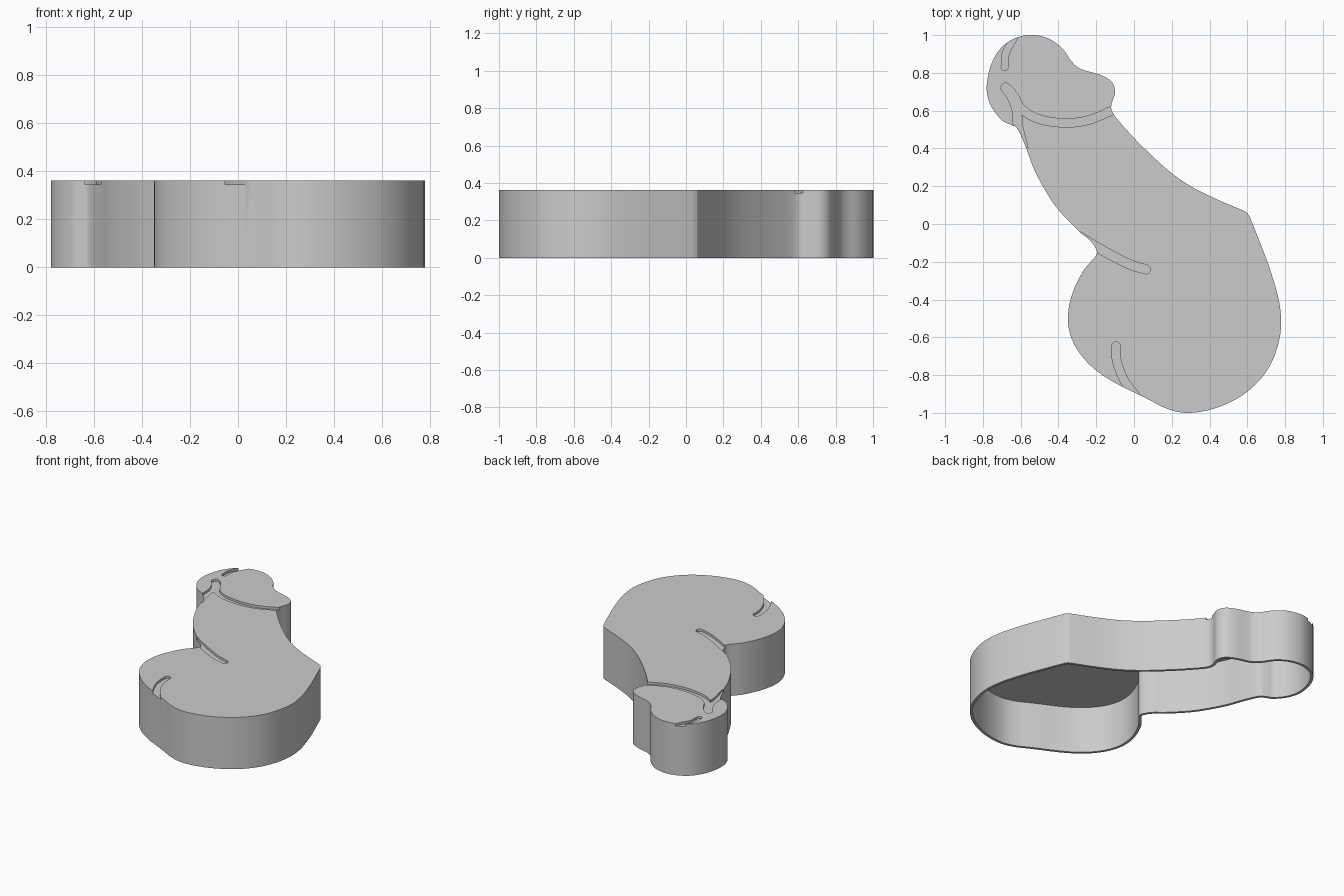
import bpy
import bmesh
import math
from mathutils import Vector

HEIGHT = 0.362
LID = 0.036
WALL = 0.018
GROOVE_DEPTH = 0.016

default_cube = bpy.data.objects.get("Cube")
if default_cube:
    bpy.data.objects.remove(default_cube, do_unlink=True)

grey = bpy.data.materials.new("plain grey")
grey.use_nodes = True
grey.diffuse_color = (0.6, 0.6, 0.6, 1)
grey.node_tree.nodes["Principled BSDF"].inputs["Base Color"].default_value = grey.diffuse_color


def spline(points, closed, steps=5):
    """Smooth curve through the given points."""
    pts = [Vector(p) for p in points]
    count = len(pts)
    pick = (lambda i: pts[i % count]) if closed else (lambda i: pts[max(0, min(i, count - 1))])
    curve = []
    for i in range(count if closed else count - 1):
        a, b, c, d = (pick(i + k) for k in (-1, 0, 1, 2))
        for s in range(steps):
            t = s / steps
            curve.append(b + 0.5 * t * (c - a + t * (2 * a - 5 * b + 4 * c - d + t * (3 * (b - c) + d - a))))
    if not closed:
        curve.append(pts[-1])
    return curve


def left_normal(before, after):
    direction = (after - before).normalized()
    return Vector((-direction.y, direction.x))


def inset(outline, distance):
    """Move a counter-clockwise outline inwards."""
    count = len(outline)
    return [p + distance * left_normal(outline[i - 1], outline[(i + 1) % count])
            for i, p in enumerate(outline)]


def stroke(points, radius):
    """Outline of a round-ended line."""
    path = spline(points, False)
    last = len(path) - 1
    normals = [left_normal(path[max(i - 1, 0)], path[min(i + 1, last)]) for i in range(last + 1)]
    right = [p - radius * n for p, n in zip(path, normals)]
    left = [p + radius * n for p, n in zip(path, normals)]
    cap = []
    start = math.atan2(normals[0].y, normals[0].x)
    for k in range(1, 10):
        angle = start + math.pi * k / 10
        cap.append(path[0] + radius * Vector((math.cos(angle), math.sin(angle))))
    return right + left[::-1] + cap


def ring(bm, outline, z):
    return [bm.verts.new((p.x, p.y, z)) for p in outline]


def bridge(bm, lower, upper):
    count = len(lower)
    for i in range(count):
        j = (i + 1) % count
        bm.faces.new((lower[i], lower[j], upper[j], upper[i]))


def finish(bm, name):
    bmesh.ops.recalc_face_normals(bm, faces=bm.faces)
    mesh = bpy.data.meshes.new(name)
    bm.to_mesh(mesh)
    bm.free()
    mesh.materials.append(grey)
    obj = bpy.data.objects.new(name, mesh)
    bpy.context.collection.objects.link(obj)
    return obj


# Outer silhouette, counter-clockwise from the inner crease
lower_lobe = [
    (-0.2, -0.165), (-0.27, -0.25), (-0.33, -0.38), (-0.35, -0.51), (-0.32, -0.63),
    (-0.24, -0.74), (-0.12, -0.83), (0.06, -0.92), (0.18, -0.98), (0.3, -1),
    (0.46, -0.965), (0.61, -0.88), (0.72, -0.75), (0.775, -0.58), (0.77, -0.42),
    (0.72, -0.24), (0.66, -0.08), (0.62, 0.02), (0.605, 0.05), (0.58, 0.07),
]
upper_edge = [
    (0.44, 0.13), (0.3, 0.2), (0.18, 0.285), (0.05, 0.405), (-0.05, 0.51),
    (-0.11, 0.585), (-0.12, 0.63), (-0.1, 0.7), (-0.12, 0.755), (-0.18, 0.79),
    (-0.28, 0.82), (-0.33, 0.86), (-0.38, 0.93), (-0.46, 0.985), (-0.57, 1),
]
left_edge = [
    (-0.68, 0.955), (-0.75, 0.86), (-0.78, 0.73), (-0.76, 0.63), (-0.7, 0.55),
    (-0.65, 0.525), (-0.615, 0.5), (-0.57, 0.4), (-0.52, 0.27), (-0.42, 0.1),
    (-0.3, -0.03), (-0.235, -0.085), (-0.205, -0.125),
]
outline = spline(lower_lobe + upper_edge + left_edge, True)
inner = inset(outline, WALL)

# Hollow shell: closed on top, open underneath
bm = bmesh.new()
outer_bottom, outer_top = ring(bm, outline, 0), ring(bm, outline, HEIGHT)
inner_bottom, inner_top = ring(bm, inner, 0), ring(bm, inner, HEIGHT - LID)
bridge(bm, outer_bottom, outer_top)
bridge(bm, inner_bottom, outer_bottom)
bridge(bm, inner_top, inner_bottom)
bm.faces.new(outer_top)
bm.faces.new(inner_top)
shell = finish(bm, "hollow_shell")

# Shallow grooves in the top face, running out through the edge
grooves = {
    "crease_groove": (0.024, [(0.063, -0.24), (-0.02, -0.215), (-0.12, -0.165), (-0.2, -0.12), (-0.3, -0.06)]),
    "lower_groove": (0.022, [(-0.095, -0.645), (-0.09, -0.73), (-0.05, -0.83), (0.01, -0.91), (0.05, -0.96)]),
    "tip_groove": (0.018, [(-0.685, 0.83), (-0.68, 0.9), (-0.65, 0.96), (-0.61, 1.03)]),
    "collar_groove": (0.022, [(-0.68, 0.725), (-0.64, 0.685), (-0.59, 0.605), (-0.5, 0.555),
                              (-0.37, 0.535), (-0.24, 0.55), (-0.11, 0.605), (-0.05, 0.64)]),
    "side_groove": (0.024, [(-0.68, 0.72), (-0.645, 0.67), (-0.62, 0.6), (-0.614, 0.52), (-0.585, 0.4)]),
}
for name, (radius, path) in grooves.items():
    shape = stroke(path, radius)
    bm = bmesh.new()
    low, high = ring(bm, shape, HEIGHT - GROOVE_DEPTH), ring(bm, shape, HEIGHT + 0.05)
    bridge(bm, low, high)
    bm.faces.new(low)
    bm.faces.new(high)
    cutter = finish(bm, name + "_cutter")
    cutter.hide_render = True
    cutter.hide_set(True)
    cut = shell.modifiers.new(name, "BOOLEAN")
    cut.operation = "DIFFERENCE"
    cut.solver = "EXACT"
    cut.object = cutter

# Apply the cuts, drop the cutters, and smooth the curved walls
bpy.context.view_layer.update()
carved = bpy.data.meshes.new_from_object(shell.evaluated_get(bpy.context.evaluated_depsgraph_get()))
shell.modifiers.clear()
shell.data = carved
for name in grooves:
    bpy.data.objects.remove(bpy.data.objects[name + "_cutter"], do_unlink=True)
bpy.ops.object.select_all(action="DESELECT")
shell.select_set(True)
bpy.context.view_layer.objects.active = shell
bpy.ops.object.shade_smooth_by_angle(angle=math.radians(30))
